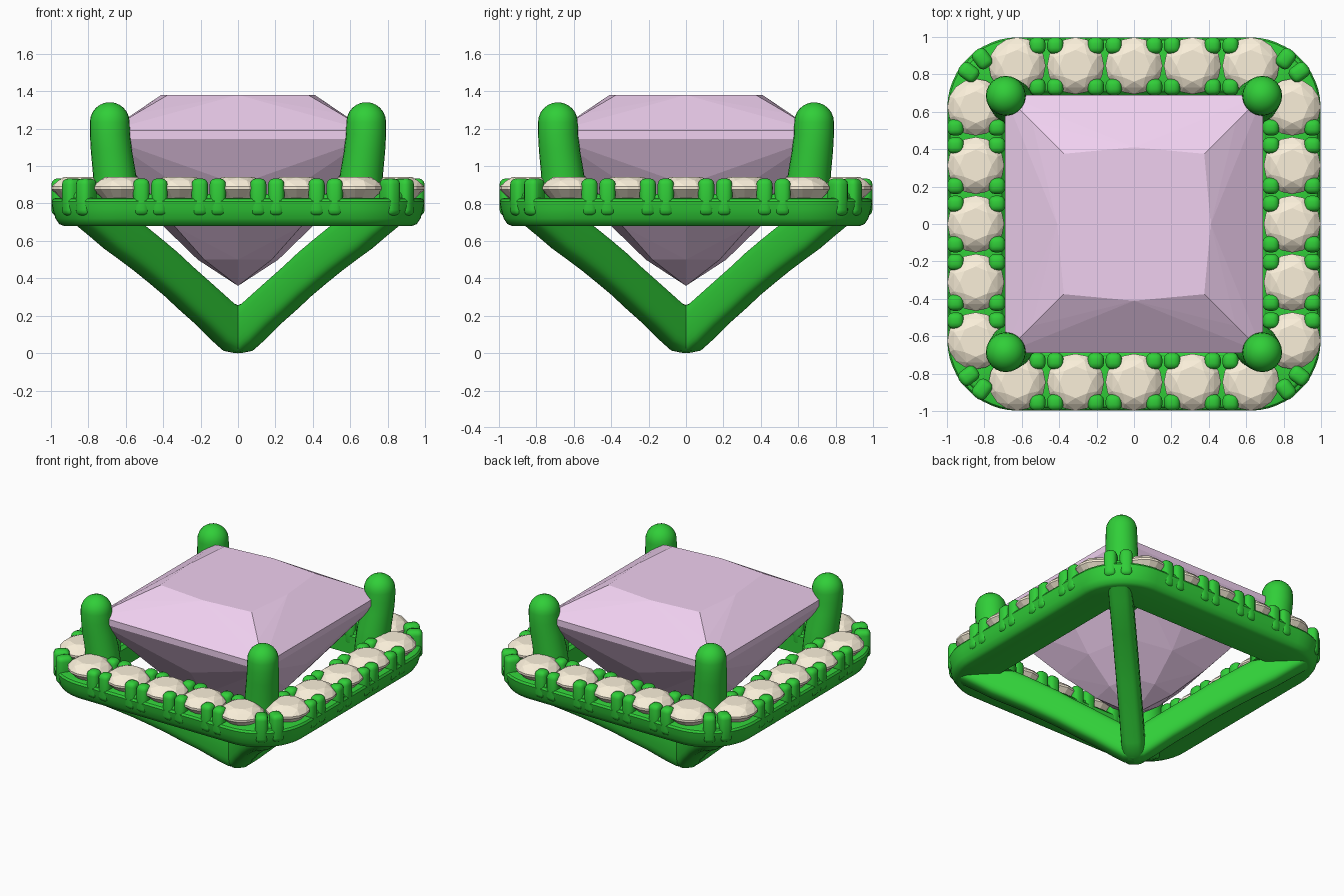
import bpy, bmesh
from math import sin, cos, pi, radians, copysign
from mathutils import Vector, Matrix

if "Cube" in bpy.data.objects:
    bpy.data.objects.remove(bpy.data.objects["Cube"])


def material(name, rgb):
    m = bpy.data.materials.new(name)
    m.diffuse_color = (*rgb, 1)
    m.use_nodes = True
    m.node_tree.nodes["Principled BSDF"].inputs["Base Color"].default_value = m.diffuse_color
    return m


METAL = material("green_metal", (0.03, 0.62, 0.04))
PINK = material("pink_stone", (0.87, 0.63, 0.87))
CREAM = material("cream_stone", (0.96, 0.87, 0.70))
QUARTERS = [Matrix.Rotation(k * pi / 2, 4, 'Z') for k in range(4)]


def finish(name, bm, mat, smooth=True):
    bmesh.ops.recalc_face_normals(bm, faces=bm.faces)
    me = bpy.data.meshes.new(name)
    bm.to_mesh(me)
    bm.free()
    me.materials.append(mat)
    ob = bpy.data.objects.new(name, me)
    bpy.context.collection.objects.link(ob)
    if smooth:
        bpy.ops.object.select_all(action='DESELECT')
        ob.select_set(True)
        bpy.context.view_layer.objects.active = ob
        bpy.ops.object.shade_smooth_by_angle(angle=radians(40))
    return ob


def loft(bm, rings, closed=False):
    """Skin a list of point rings; cap the ends or join last to first."""
    vs = [[bm.verts.new(p) for p in r] for r in rings]
    n = len(vs[0])
    pairs = list(zip(vs, vs[1:])) + ([(vs[-1], vs[0])] if closed else [])
    for a, b in pairs:
        for i in range(n):
            j = (i + 1) % n
            bm.faces.new((a[i], a[j], b[j], b[i]))
    if not closed:
        bm.faces.new(vs[0])
        bm.faces.new(vs[-1])


def hull(bm, pts):
    vs = [bm.verts.new(p) for p in pts]
    res = bmesh.ops.convex_hull(bm, input=vs)
    junk = {g for g in res["geom_interior"] + res["geom_unused"]
            if isinstance(g, bmesh.types.BMVert)}
    bmesh.ops.delete(bm, geom=list(junk), context='VERTS')


def octagon(c, m, z):
    """Four corners at (c, c) and four side midpoints at m."""
    return [q @ Vector(p) for q in QUARTERS for p in ((c, c, z), (m, 0, z))]


def square(c, z):
    return [q @ Vector((c, c, z)) for q in QUARTERS]


# Large princess-cut stone
bm = bmesh.new()
hull(bm, octagon(.375, .41, 1.38) + square(.545, 1.28) + square(.69, 1.19)
     + square(.69, 1.145) + octagon(.50, .56, .90) + octagon(.34, .40, .68)
     + octagon(.18, .215, .50) + [Vector((0, 0, .36))])
finish("center_stone", bm, PINK, False)


# Halo ring: profile swept round a rounded square
def rounded_square(offset, z, half=1.0, rad=.38, steps=12):
    c, r = half - rad, rad - offset
    return [q @ Vector((c + r * cos(a), c + r * sin(a), z)) for q in QUARTERS
            for a in [i * pi / 2 / steps for i in range(steps + 1)]]


profile = [(.07, .68), (.045, .69), (.025, .72), (.01, .77), (.003, .81),
           (.012, .825), (.03, .83), (.29, .83), (.31, .81), (.31, .68)]
bm = bmesh.new()
loft(bm, [rounded_square(o, z) for o, z in profile], closed=True)
finish("halo_ring", bm, METAL)

# Small round stones, five per side
bm = bmesh.new()
for q in QUARTERS:
    for i in range(-2, 3):
        centre = q @ Vector((.312 * i, -.845, 0))
        pts = [(0, 0, .73)]
        for n, r, z, turn in ((16, .152, .875, 0), (16, .152, .89, 0),
                              (8, .125, .922, .5), (8, .085, .942, 0)):
            pts += [(r * cos(2 * pi * (k + turn) / n), r * sin(2 * pi * (k + turn) / n), z)
                    for k in range(n)]
        hull(bm, [centre + Vector(p) for p in pts])
finish("halo_stones", bm, CREAM, False)


# Small claws in pairs, with a bridge beneath each pair
def block(bm, mat, size, bevel):
    part = bmesh.new()
    bmesh.ops.create_cube(part, size=1, matrix=Matrix.Diagonal((*size, 1)))
    bmesh.ops.bevel(part, geom=part.edges[:], offset=bevel, segments=3,
                    profile=.5, affect='EDGES')
    part.transform(mat)
    tmp = bpy.data.meshes.new("tmp")
    part.to_mesh(tmp)
    part.free()
    bm.from_mesh(tmp)
    bpy.data.meshes.remove(tmp)


bm = bmesh.new()
for q in QUARTERS:
    for x in (-.468, -.156, .156, .468):
        for dx in (-.048, .048):
            for y in (-.953, -.732):
                block(bm, q @ Matrix.Translation((x + dx, y, .834)), (.087, .088, .2), .032)
        block(bm, q @ Matrix.Translation((x, -.843, .79)), (.13, .28, .12), .02)
    # corner pair set round the bend
    corner = q @ Matrix.Translation((.62, -.62, 0))
    for a in (-54, -36):
        block(bm, corner @ Matrix.Rotation(radians(a), 4, 'Z')
              @ Matrix.Translation((.325, 0, .834)), (.11, .087, .2), .032)
    block(bm, corner @ Matrix.Rotation(radians(-45), 4, 'Z')
          @ Matrix.Translation((.22, 0, .80)), (.26, .12, .12), .02)
finish("halo_claws", bm, METAL)

# Four tall corner prongs with round tips
stations = [(.645, .70, .122), (.652, .85, .119), (.66, .96, .115),
            (.676, 1.08, .110), (.684, 1.17, .107), (.685, 1.235, .106)]
stations += [(.685, 1.235 + .106 * sin(a), .106 * cos(a))
             for a in [radians(d) for d in (15, 30, 45, 60, 75, 86)]]
bm = bmesh.new()
for q in QUARTERS:
    loft(bm, [[q @ Vector((d + r * cos(2 * pi * k / 24), d + r * sin(2 * pi * k / 24), z))
               for k in range(24)] for d, z, r in stations])
finish("corner_prongs", bm, METAL)

# Four curved struts from the base point to the ring corners
path = [(0, .125, .25), (.05, .14, .26), (.1, .185, .26), (.19, .27, .25),
        (.28, .35, .25), (.36, .425, .25), (.44, .492, .25), (.52, .557, .25),
        (.60, .617, .25), (.68, .675, .25), (.76, .725, .21), (.83, .755, .15)]


def strut_ring(q, d, z, h, w=.16, n=24):
    pts = []
    for k in range(n):
        c, s = cos(2 * pi * k / n), sin(2 * pi * k / n)
        u = copysign(abs(c) ** .6, c) * w / 2 * .7071
        v = copysign(abs(s) ** .6, s) * h / 2
        pts.append(q @ Vector((d + u, d - u, z + v)))
    return pts


bm = bmesh.new()
for q in QUARTERS:
    loft(bm, [strut_ring(q, *p) for p in path])
finish("basket_struts", bm, METAL)
